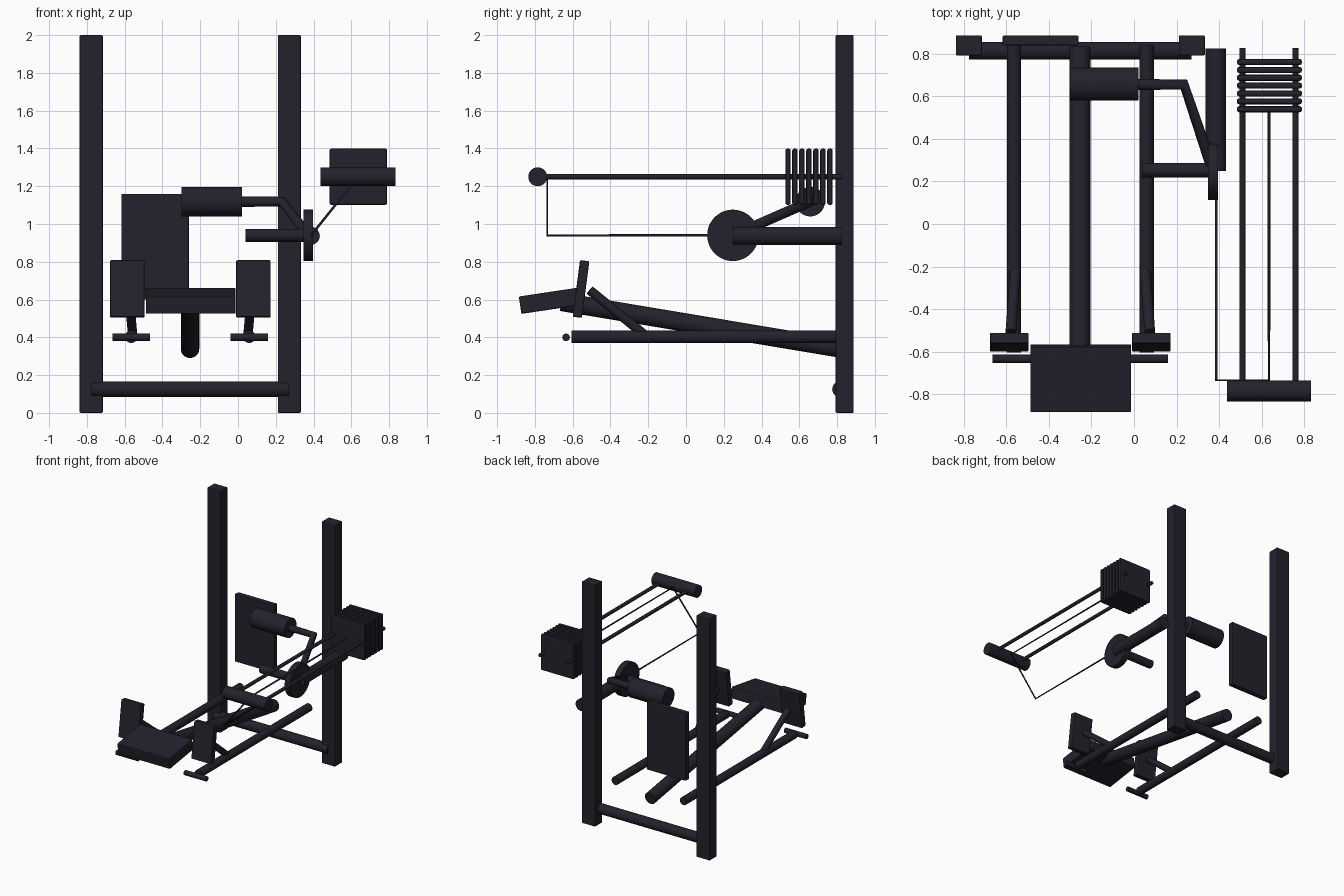
import bpy, math
from mathutils import Vector

cube = bpy.data.objects.get("Cube")
if cube:
    bpy.data.objects.remove(cube, do_unlink=True)

# One dark blue-black paint for everything
paint = bpy.data.materials.new("dark navy")
paint.use_nodes = True
COLOUR = (0.016, 0.016, 0.025, 1)
paint.diffuse_color = COLOUR
bsdf = next(n for n in paint.node_tree.nodes if n.type == 'BSDF_PRINCIPLED')
bsdf.inputs["Base Color"].default_value = COLOUR

MID = -0.2525  # centre line of the seat and leg rails


def box(name, centre, size, tilt=0, bevel=0.006):
    """Box with softened edges, tilted about x by degrees."""
    bpy.ops.mesh.primitive_cube_add(size=1, location=centre)
    ob = bpy.context.object
    ob.name = name
    ob.scale = size
    bpy.ops.object.transform_apply(location=False, rotation=False, scale=True)
    ob.rotation_euler.x = math.radians(tilt)
    mod = ob.modifiers.new("soft_edges", 'BEVEL')
    mod.width = bevel
    mod.segments = 2
    ob.data.materials.append(paint)
    return ob


def tube(name, a, b, radius, sides=32):
    """Closed cylinder from point a to point b."""
    a, b = Vector(a), Vector(b)
    bpy.ops.mesh.primitive_cylinder_add(vertices=sides, radius=radius,
                                        depth=(b - a).length, location=(a + b) / 2)
    ob = bpy.context.object
    ob.name = name
    ob.rotation_euler = (b - a).to_track_quat('Z', 'Y').to_euler()
    bpy.ops.object.shade_smooth_by_angle(angle=math.radians(35))
    ob.data.materials.append(paint)
    return ob


def bent_tube(name, points, radius):
    """Round tube swept along a poly line with sharp corners."""
    cu = bpy.data.curves.new(name, 'CURVE')
    cu.dimensions = '3D'
    cu.bevel_depth = radius
    cu.bevel_resolution = 6
    cu.use_fill_caps = True
    sp = cu.splines.new('POLY')
    sp.points.add(len(points) - 1)
    for p, co in zip(sp.points, points):
        p.co = (*co, 1)
    ob = bpy.data.objects.new(name, cu)
    bpy.context.collection.objects.link(ob)
    cu.materials.append(paint)
    return ob


# Rear frame
for side, x in (("right", -0.777), ("left", 0.272)):
    box(f"{side}_post", (x, 0.84, 1.0), (0.122, 0.095, 2.0))
tube("base_crossbar", (-0.775, 0.815, 0.125), (0.27, 0.815, 0.125), 0.041)
box("back_panel", (-0.439, 0.863, 0.88), (0.358, 0.046, 0.56))

# Seat on its sloping beam
tube("seat_beam", (-0.254, -0.66, 0.588), (-0.254, 0.83, 0.339), 0.049)
box("seat", (-0.2505, -0.725, 0.593), (0.475, 0.31, 0.093), tilt=8.5)

# Leg rails, pads, struts and pegs on both sides of the seat
for side, s in (("right", -1), ("left", 1)):
    rail_x = MID + s * 0.3125
    tube(f"{side}_leg_rail", (rail_x, -0.605, 0.403), (rail_x, 0.84, 0.403), 0.033)
    tube(f"{side}_peg", (rail_x - 0.1, -0.635, 0.4), (rail_x + 0.1, -0.635, 0.4), 0.02, 24)
    tube(f"{side}_pad_strut", (MID + s * 0.327, -0.51, 0.65),
         (MID + s * 0.305, -0.215, 0.41), 0.025, 24)
    box(f"{side}_foot_pad", (MID + s * 0.334, -0.556, 0.656), (0.182, 0.05, 0.302), tilt=-7.5)

# Padded roller on a bent lever, driving the cam wheel
tube("roller_pad", (-0.30, 0.658, 1.118), (0.02, 0.658, 1.118), 0.078)
bent_tube("roller_lever", [(0.0, 0.656, 1.118), (0.235, 0.656, 1.118),
                           (0.372, 0.25, 0.94)], 0.027)
tube("cam_wheel", (0.348, 0.248, 0.94), (0.396, 0.248, 0.94), 0.136, 48)
tube("cam_axle", (0.04, 0.253, 0.94), (0.36, 0.253, 0.94), 0.034)
tube("cam_support", (0.385, 0.25, 0.937), (0.385, 0.825, 0.937), 0.048)

# Weight plates sliding on two guide rods
for i in range(7):
    box(f"weight_plate_{i + 1}", (0.637, 0.54 + i * 0.037, 1.25),
        (0.306, 0.029, 0.298), bevel=0.011)
for side, x in (("inner", 0.51), ("outer", 0.76)):
    tube(f"{side}_guide_rod", (x, -0.785, 1.25), (x, 0.827, 1.25), 0.014, 20)
tube("front_crossbar", (0.437, -0.785, 1.25), (0.833, -0.785, 1.25), 0.05)

# Cable from the weights over the front bar to the cam wheel
bent_tube("cable", [(0.635, 0.53, 1.25), (0.635, -0.735, 1.25),
                    (0.387, -0.735, 0.94), (0.387, 0.2, 0.94)], 0.0065)
